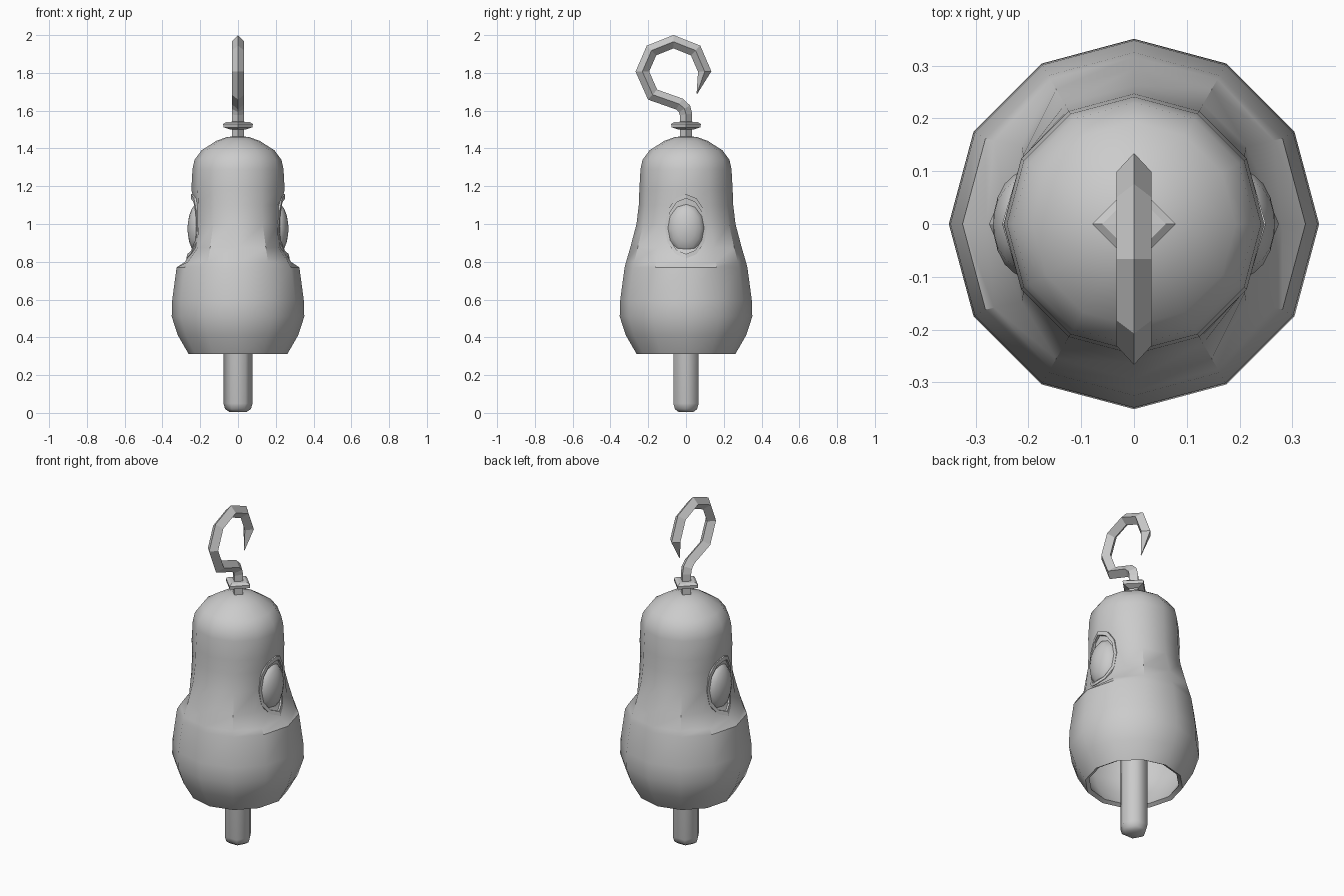
import bpy, bmesh, math
from mathutils import Vector

if "Cube" in bpy.data.objects:
    bpy.data.objects.remove(bpy.data.objects["Cube"])


def make_object(name, verts, faces, smooth=None):
    bm = bmesh.new()
    vs = [bm.verts.new(v) for v in verts]
    for f in faces:
        bm.faces.new([vs[i] for i in f])
    bmesh.ops.remove_doubles(bm, verts=bm.verts, dist=1e-5)
    bmesh.ops.recalc_face_normals(bm, faces=bm.faces)
    me = bpy.data.meshes.new(name)
    bm.to_mesh(me)
    bm.free()
    ob = bpy.data.objects.new(name, me)
    bpy.context.collection.objects.link(ob)
    if smooth:
        shade(ob, smooth)
    return ob


def activate(ob):
    bpy.ops.object.select_all(action='DESELECT')
    ob.select_set(True)
    bpy.context.view_layer.objects.active = ob


def shade(ob, angle):
    activate(ob)
    bpy.ops.object.shade_smooth_by_angle(angle=math.radians(angle))


def grid_faces(rows, n, closed_rows=False):
    count = rows if closed_rows else rows - 1
    return [(j * n + i, j * n + (i + 1) % n,
             (j + 1) % rows * n + (i + 1) % n, (j + 1) % rows * n + i)
            for j in range(count) for i in range(n)]


def lathe_verts(profile, n):
    return [(r * math.cos(2 * math.pi * i / n), r * math.sin(2 * math.pi * i / n), z)
            for r, z in profile for i in range(n)]


# Hollow pear-shaped shell, dented on both sides
profile = [(.262, .313), (.318, .41), (.351, .51), (.348, .6), (.325, .77),
           (.317, .8), (.295, .875), (.262, 1.0), (.25, 1.1), (.247, 1.18),
           (.241, 1.29), (.23, 1.34), (.193, 1.39), (.115, 1.44), (.06, 1.46), (0, 1.467)]
dent_mid = {.8: .28, .875: .238, 1.0: .23, 1.1: .227}
dent_side = {.8: .265, .875: .213, 1.0: .21, 1.1: .21}
body_verts = lathe_verts(profile, 12)
for k, (x, y, z) in enumerate(body_verts):
    if z in dent_mid:
        if k % 6 == 0:
            x = math.copysign(dent_mid[z], x)
        elif k % 6 in (1, 5):
            x = math.copysign(min(abs(x), dent_side[z]), x)
        body_verts[k] = (x, y, z)
body = make_object("shell", body_verts, grid_faces(len(profile), 12))
mod = body.modifiers.new("thickness", 'SOLIDIFY')
mod.thickness = .025
mod.offset = -1
activate(body)
bpy.ops.object.modifier_apply(modifier=mod.name)
shade(body, 35)

# Hexagonal clapper rod with rounded end
make_object("clapper", lathe_verts([(0, .005), (.045, .005), (.068, .02), (.077, .05),
                                    (.077, 1.0), (0, 1.0)], 6), grid_faces(6, 6), 61)

# Square collar under the hook
make_object("collar", lathe_verts([(0, 1.5), (.04, 1.5), (.076, 1.512), (.079, 1.53),
                                   (.06, 1.54), (0, 1.543)], 4), grid_faces(6, 4))

# Hook: diamond section swept along a path of (y, z) points
path = [(0, 1.45), (0, 1.58), (-.008, 1.61), (-.035, 1.635), (-.177, 1.685)]
path += [(-.066 + .165 * math.cos(math.radians(a)), 1.807 + .158 * math.sin(math.radians(a)))
         for a in (180, 135, 90, 45, 0)] + [(.058, 1.69)]
pts = [Vector(p) for p in path]
hook_verts = []
for i, p in enumerate(pts):
    a = (p - pts[i - 1]).normalized() if i else (pts[1] - p).normalized()
    b = (pts[i + 1] - p).normalized() if i < len(pts) - 1 else a
    t = (a + b).normalized()
    normal = Vector((-t.y, t.x)) / max(t.dot(a), .5)
    s = .002 if i == len(pts) - 1 else .033
    for dx, dn in ((1, 0), (0, 1), (-1, 0), (0, -1)):
        q = p + normal * s * dn
        hook_verts.append((s * dx, q.x, q.y))
make_object("hook", hook_verts,
            grid_faces(len(pts), 4) + [(0, 1, 2, 3), tuple(range(len(hook_verts) - 4, len(hook_verts)))])


def mirror_x(ob):
    m = ob.modifiers.new("mirror", 'MIRROR')
    m.use_axis[0] = True


# Oval rims hugging the dents
rim_verts = []
for hy, hz, dx in ((.113, .17, -.03), (.113, .17, 0), (.097, .147, 0), (.097, .147, -.03)):
    for i in range(12):
        a = 2 * math.pi * i / 12
        y, z = hy * math.sin(a), .988 + hz * math.cos(a)
        rim_verts.append((.25 - .3 * abs(y) + max(0, .9 - z) * .3 + dx, y, z))
mirror_x(make_object("oval_rim", rim_verts, grid_faces(4, 12, True), 30))

# Domed oval bulbs inside the rims
bulb_verts = []
for e in (0, 20, 40, 60, 78, 90):
    c, s = math.cos(math.radians(e)), math.sin(math.radians(e))
    for i in range(12):
        a = 2 * math.pi * i / 12
        bulb_verts.append((.205 + .062 * s, .1 * c * math.sin(a), .975 + .138 * c * math.cos(a)))
mirror_x(make_object("oval_bulb", bulb_verts, grid_faces(6, 12), 60))
